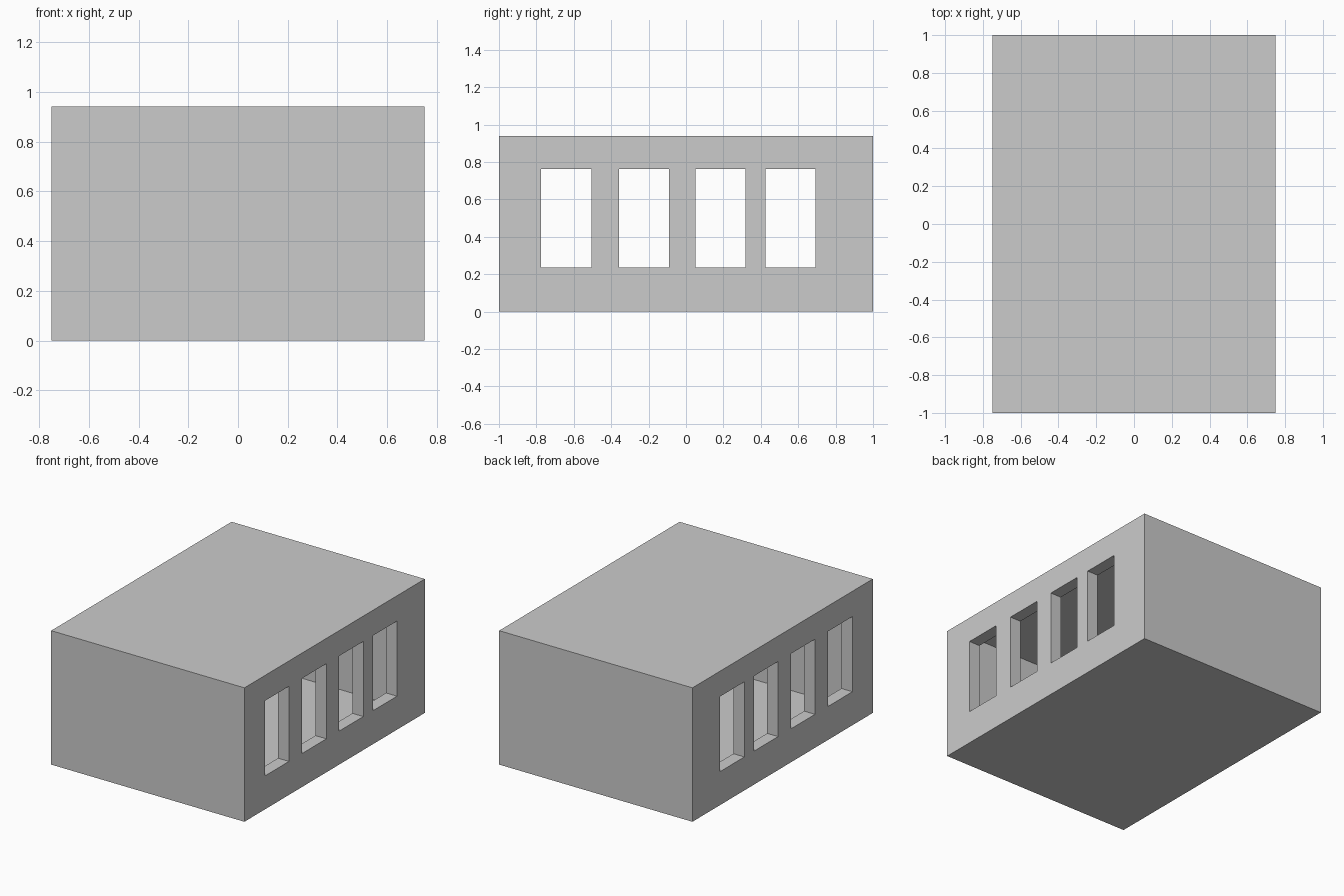
import bpy

if "Cube" in bpy.data.objects:
    bpy.data.objects.remove(bpy.data.objects["Cube"])

X, Y, H = 1.5, 2.0, 0.94          # outer size
TX, TY, TZ = 0.085, 0.10, 0.045   # wall, end and slab thickness
WIN_Y = (-0.64, -0.225, 0.184, 0.558)
WIN_W, WIN_Z0, WIN_Z1 = 0.268, 0.235, 0.762


def box(name, size, loc):
    bpy.ops.mesh.primitive_cube_add(size=1, location=loc)
    ob = bpy.context.object
    ob.name = name
    ob.scale = size
    bpy.ops.object.transform_apply(location=True, rotation=False, scale=True)
    return ob


def cut(target, cutter):
    mod = target.modifiers.new("cut", 'BOOLEAN')
    mod.operation = 'DIFFERENCE'
    mod.solver = 'EXACT'
    mod.object = cutter
    bpy.context.view_layer.objects.active = target
    bpy.ops.object.modifier_apply(modifier=mod.name)
    bpy.data.objects.remove(cutter, do_unlink=True)


# Hollow building shell
shell = box("building_shell", (X, Y, H), (0, 0, H / 2))
cut(shell, box("room_cutter", (X - 2 * TX, Y - 2 * TY, H - 2 * TZ), (0, 0, H / 2)))

# Window openings through both long walls
for y in WIN_Y:
    cut(shell, box("window_cutter", (X + 0.4, WIN_W, WIN_Z1 - WIN_Z0),
                   (0, y, (WIN_Z0 + WIN_Z1) / 2)))
